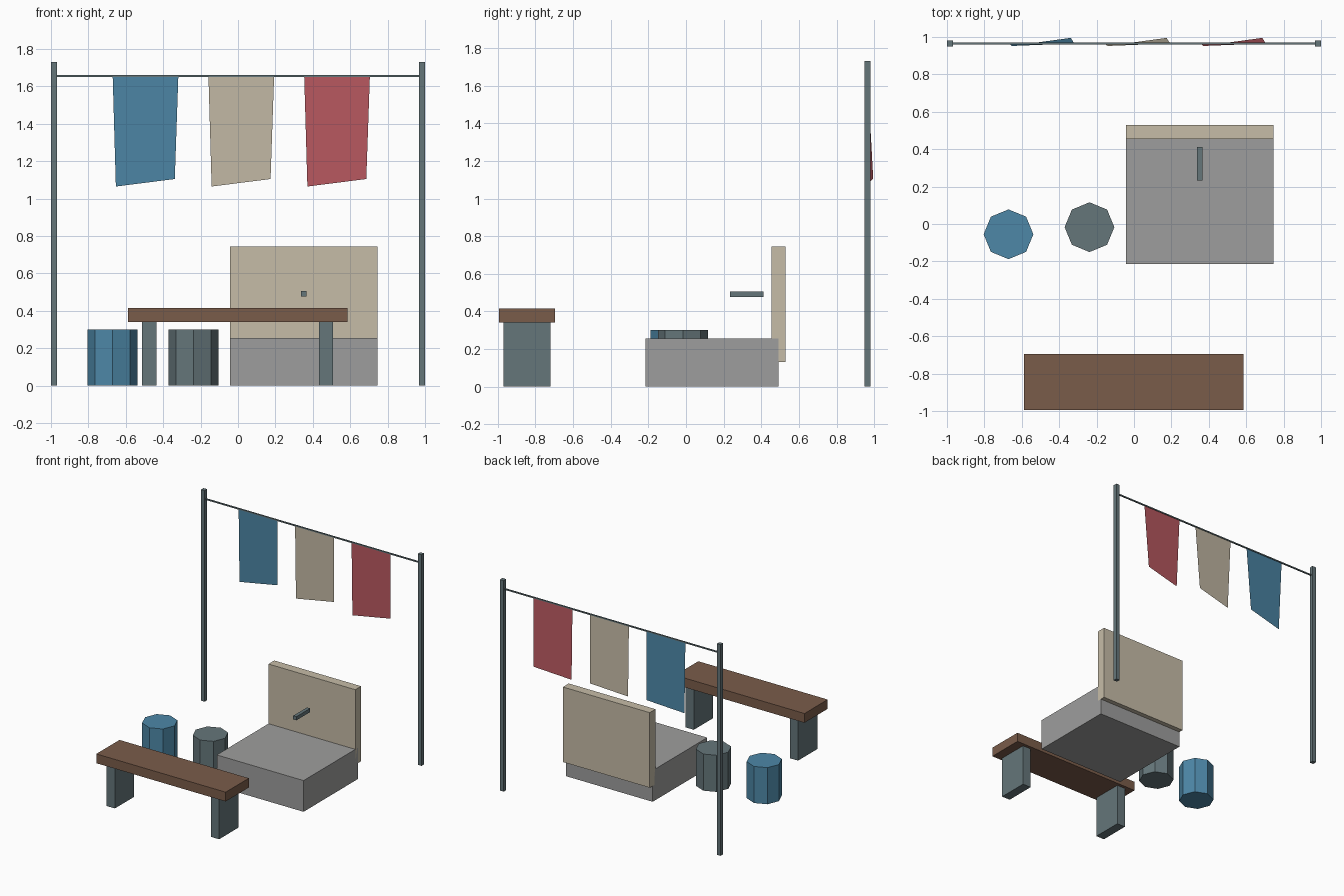
import bpy
import bmesh
import math
from mathutils import Matrix, Vector

if "Cube" in bpy.data.objects:
    bpy.data.objects.remove(bpy.data.objects["Cube"], do_unlink=True)


def make_material(name, rgb):
    """Flat material from an 8-bit sRGB colour."""
    linear = [((c / 255 + 0.055) / 1.055) ** 2.4 for c in rgb] + [1.0]
    mat = bpy.data.materials.new(name)
    mat.use_nodes = True
    mat.diffuse_color = linear
    mat.node_tree.nodes["Principled BSDF"].inputs["Base Color"].default_value = linear
    return mat


blue = make_material("blue", (77, 135, 167))
beige = make_material("beige", (198, 188, 167))
red = make_material("red", (187, 90, 98))
brown = make_material("brown wood", (122, 92, 74))
slate = make_material("slate", (101, 118, 122))
grey = make_material("stone grey", (158, 158, 157))


def add_object(name, bm, mat):
    mesh = bpy.data.meshes.new(name)
    bm.to_mesh(mesh)
    bm.free()
    mesh.materials.append(mat)
    obj = bpy.data.objects.new(name, mesh)
    bpy.context.collection.objects.link(obj)
    return obj


def box(name, mat, x, y, z):
    """Box spanning the given (low, high) ranges."""
    lo, hi = Vector((x[0], y[0], z[0])), Vector((x[1], y[1], z[1]))
    bm = bmesh.new()
    bmesh.ops.create_cube(bm, size=1, matrix=Matrix.Translation((lo + hi) / 2)
                          @ Matrix.Diagonal((*(hi - lo), 1)))
    return add_object(name, bm, mat)


def drum(name, mat, x, y, radius=0.133, height=0.3):
    """Eight-sided stool with corners on the axes."""
    bm = bmesh.new()
    bmesh.ops.create_cone(bm, cap_ends=True, segments=8, radius1=radius, radius2=radius,
                          depth=height, matrix=Matrix.Translation((x, y, height / 2)))
    return add_object(name, bm, mat)


def cloth(name, mat, x):
    """Hanging sheet whose lower edge is narrower and blown askew."""
    corners = [(x + 0.017, 0.952, 1.065), (x + 0.332, 0.995, 1.105),
               (x + 0.351, 0.965, 1.655), (x, 0.965, 1.655)]
    bm = bmesh.new()
    bm.faces.new([bm.verts.new(c) for c in corners])
    return add_object(name, bm, mat)


# Washing line: posts, rope and cloths
for side, sign in (("right", -1), ("left", 1)):
    box(side + "_post", slate, sorted((sign, sign * 0.967)), (0.949, 0.981), (0, 1.73))
box("rope", slate, (-0.984, 0.984), (0.96, 0.97), (1.65, 1.66))
cloth("blue_cloth", blue, -0.67)
cloth("beige_cloth", beige, -0.158)
cloth("red_cloth", red, 0.354)

# Bench
box("bench_top", brown, (-0.588, 0.585), (-0.995, -0.695), (0.34, 0.416))
for side, x in (("right", -0.512), ("left", 0.433)):
    box(side + "_bench_leg", slate, (x, x + 0.075), (-0.97, -0.72), (0, 0.342))

# Basin block with back panel and spout
box("basin_block", grey, (-0.042, 0.745), (-0.215, 0.492), (0, 0.256))
box("back_panel", beige, (-0.042, 0.745), (0.455, 0.53), (0.13, 0.745))
box("spout", slate, (0.337, 0.366), (0.233, 0.412), (0.477, 0.507))

# Drum stools
drum("blue_drum", blue, -0.671, -0.055)
drum("slate_drum", slate, -0.238, -0.017)
